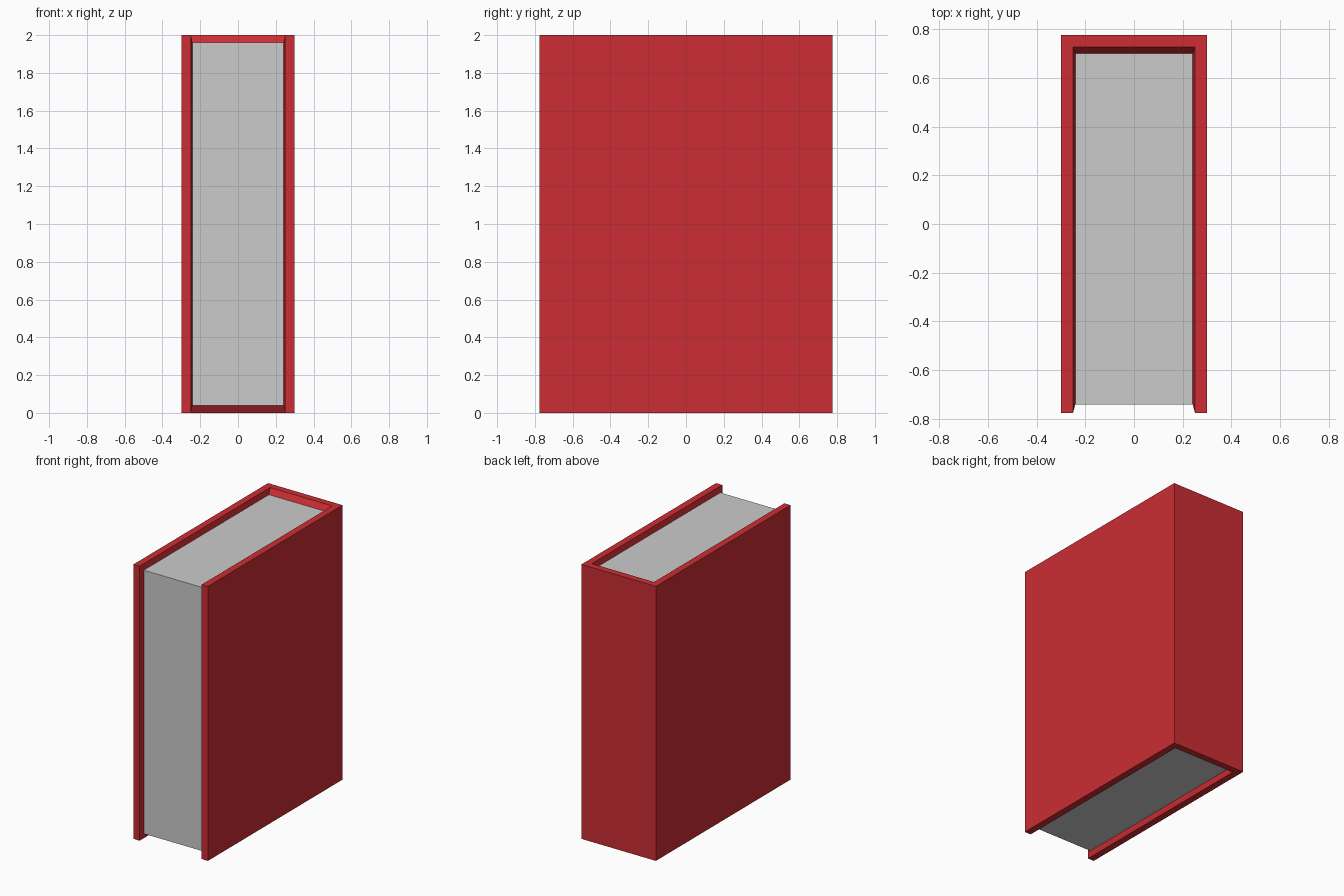
import bpy, bmesh

if "Cube" in bpy.data.objects:
    bpy.data.objects.remove(bpy.data.objects["Cube"])

OUTER = ((-0.30, -0.775, 0.0), (0.30, 0.775, 2.0))
RIM = ((-0.25, -0.775, 0.0), (0.25, 0.726, 2.0))
PAGES = ((-0.241, -0.74, 0.04), (0.241, 0.70, 1.96))


def fit(verts, box):
    """Snap box corner vertices to the low/high corner of a box."""
    low, high = box
    middle = (0, 0, 1)
    for v in verts:
        v.co = [high[i] if v.co[i] > middle[i] else low[i] for i in range(3)]


def new_box(box):
    bm = bmesh.new()
    bmesh.ops.create_cube(bm, size=2)
    bmesh.ops.translate(bm, verts=bm.verts, vec=(0, 0, 1))
    fit(bm.verts, box)
    bm.normal_update()
    return bm


def open_faces(bm):
    """Top, bottom and front: the sides where the pages show."""
    return [f for f in bm.faces if abs(f.normal.z) > 0.9 or f.normal.y < -0.9]


def finish(bm, name):
    mesh = bpy.data.meshes.new(name)
    bm.normal_update()
    bm.to_mesh(mesh)
    bm.free()
    obj = bpy.data.objects.new(name, mesh)
    bpy.context.collection.objects.link(obj)
    return obj


# Cover: flat rim, then a slightly tapered recess down to the pages
bm = new_box(OUTER)
faces = open_faces(bm)
for box in (RIM, PAGES):
    geom = bmesh.ops.extrude_face_region(bm, geom=faces)["geom"]
    bmesh.ops.delete(bm, geom=[f for f in faces if f.is_valid], context="FACES")
    faces = [g for g in geom if isinstance(g, bmesh.types.BMFace)]
    fit({v for f in faces for v in f.verts}, box)
bmesh.ops.delete(bm, geom=faces, context="FACES")
cover = finish(bm, "cover")
red = bpy.data.materials.new("cover_red")
red.diffuse_color = (0.604, 0.027, 0.033, 1)
red.use_nodes = True
red.node_tree.nodes["Principled BSDF"].inputs["Base Color"].default_value = red.diffuse_color
cover.data.materials.append(red)

# Pages: only the three exposed sides of the block
bm = new_box(PAGES)
visible = open_faces(bm)
bmesh.ops.delete(bm, geom=[f for f in bm.faces if f not in visible], context="FACES")
finish(bm, "pages")
